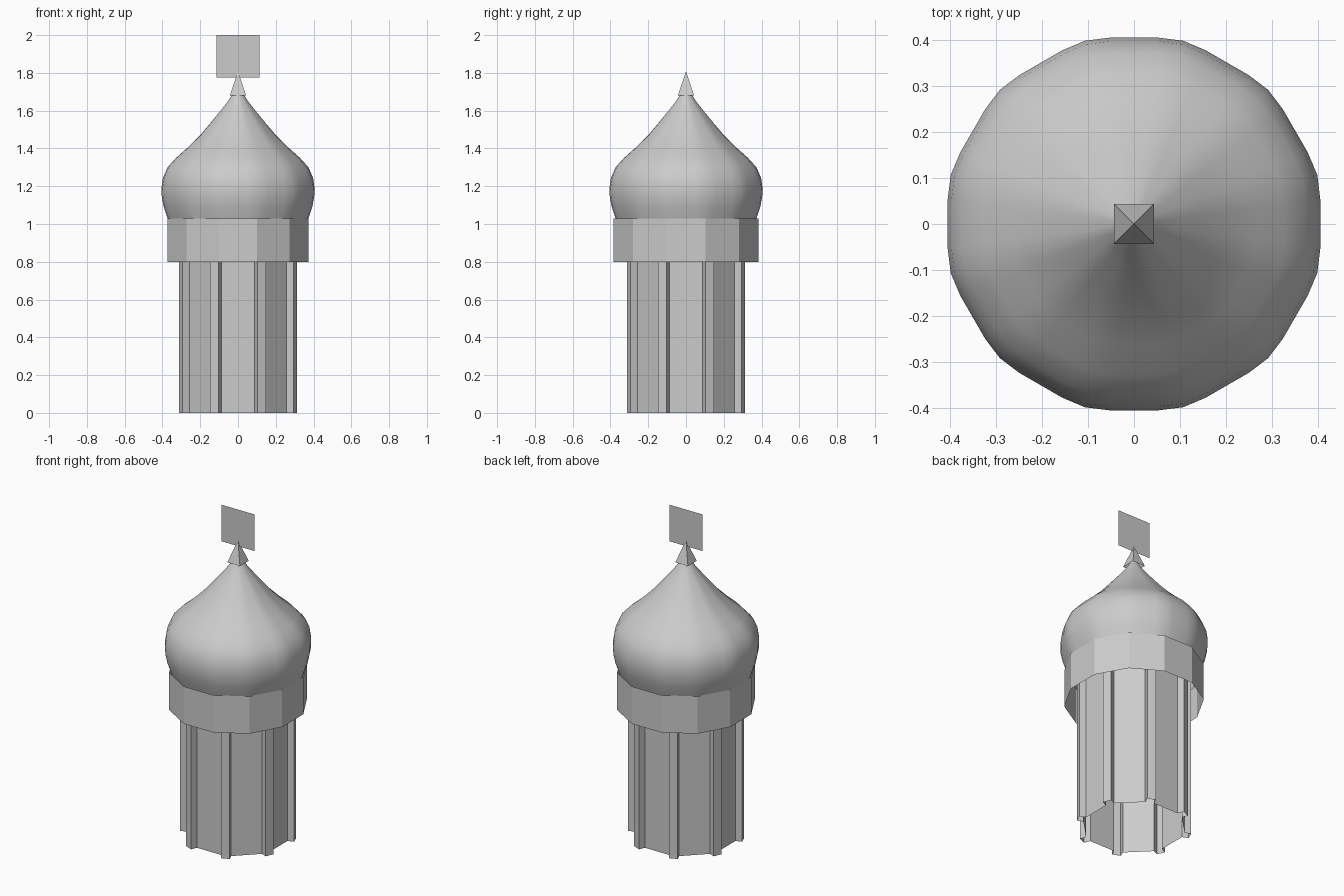
import bpy, math
from math import sin, cos, radians

if "Cube" in bpy.data.objects:
    bpy.data.objects.remove(bpy.data.objects["Cube"])


def make_object(name, verts, faces, smooth=False):
    mesh = bpy.data.meshes.new(name)
    mesh.from_pydata(verts, [], faces)
    mesh.validate()
    obj = bpy.data.objects.new(name, mesh)
    bpy.context.collection.objects.link(obj)
    if smooth:
        bpy.ops.object.select_all(action='DESELECT')
        obj.select_set(True)
        bpy.context.view_layer.objects.active = obj
        bpy.ops.object.shade_smooth_by_angle(angle=radians(25))
    return obj


def loft(name, section, levels, smooth=False):
    """Stack an outline at several (scale, z) levels, open at both ends."""
    n = len(section)
    verts = [(x * s, y * s, z) for s, z in levels for x, y in section]
    faces = [(k * n + i, k * n + (i + 1) % n, (k + 1) * n + (i + 1) % n, (k + 1) * n + i)
             for k in range(len(levels) - 1) for i in range(n)]
    return make_object(name, verts, faces, smooth)


# Tower shaft: eight flat walls joined by hollow box-shaped ribs
shaft = []
for i in range(8):
    a = radians(22.5 + 45 * i)
    for r, t in ((0.288, -0.025), (0.327, -0.025), (0.327, 0.025), (0.288, 0.025)):
        shaft.append((r * cos(a) - t * sin(a), r * sin(a) + t * cos(a)))
loft("tower_shaft", shaft, [(1, 0), (1, 1.0)])

# Open collar under the dome
collar = [(0.386 * cos(radians(15 + 30 * i)), 0.396 * sin(radians(15 + 30 * i)))
          for i in range(12)]
loft("collar", collar, [(1, 0.80), (1, 1.03)])

# Onion dome: twelve creased corners with slightly bulging sides
dome = []
for i in range(12):
    for off, r in ((-7.5, 1.012), (0, 1.022), (7.5, 1.012)):
        a = radians(15 + 30 * i + off)
        dome.append((r * cos(a), r * sin(a)))
profile = [(0.355, 0.98), (0.372, 1.03), (0.392, 1.09), (0.402, 1.14), (0.404, 1.19),
           (0.396, 1.245), (0.372, 1.30), (0.325, 1.352), (0.265, 1.405), (0.20, 1.47),
           (0.145, 1.535), (0.092, 1.60), (0.053, 1.65), (0.028, 1.69), (0.002, 1.73)]
loft("onion_dome", dome, profile, smooth=True)

# Four-sided spire tip
b = 0.043
make_object("spire", [(-b, -b, 1.68), (b, -b, 1.68), (b, b, 1.68), (-b, b, 1.68), (0, 0, 1.81)],
            [(0, 1, 4), (1, 2, 4), (2, 3, 4), (3, 0, 4)])

# Flat ornament panel on top
make_object("top_panel", [(-0.113, 0, 1.775), (0.113, 0, 1.775), (0.113, 0, 2.0), (-0.113, 0, 2.0)],
            [(0, 1, 2, 3)])
